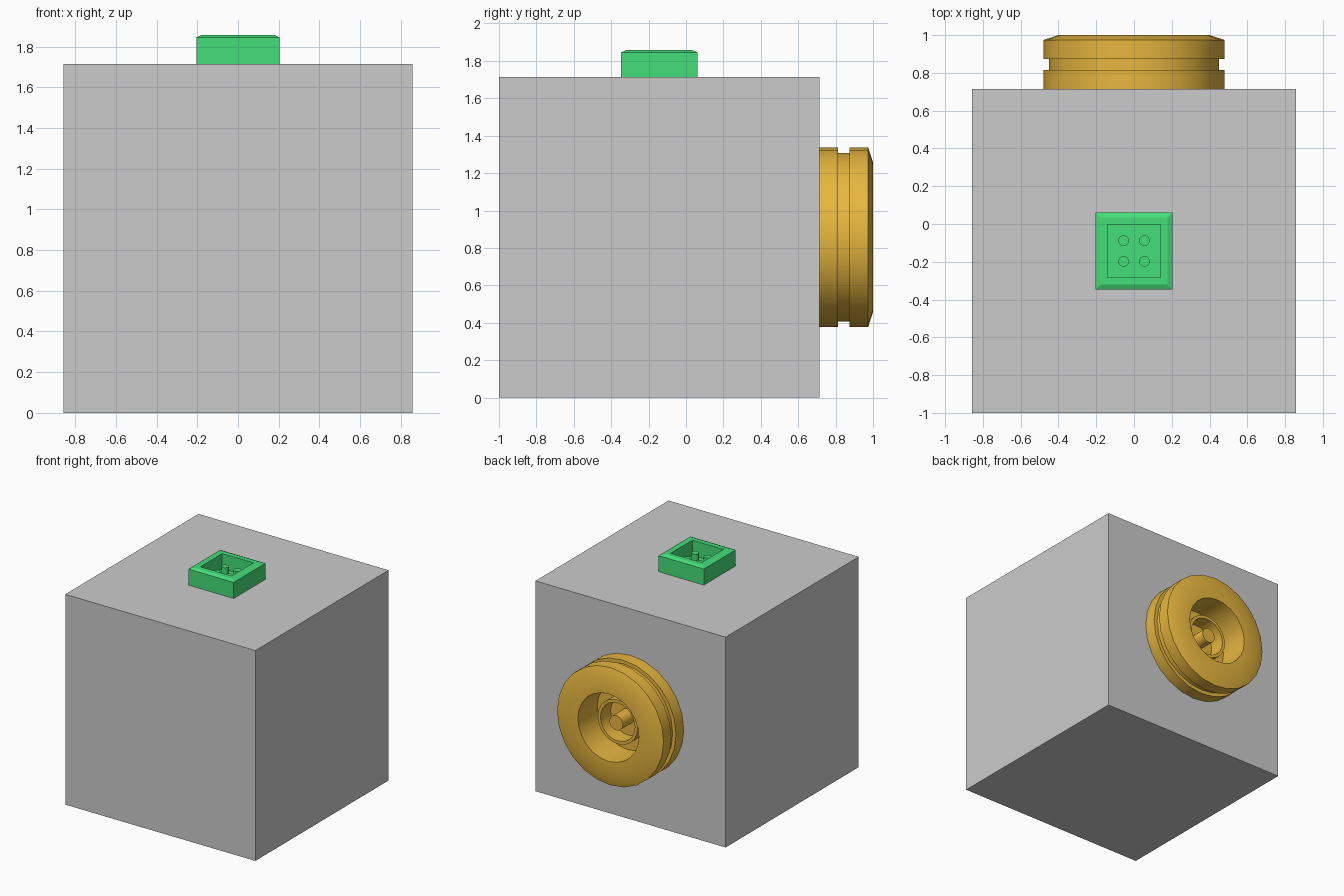
import bpy, bmesh, math
from mathutils import Matrix, Vector

if "Cube" in bpy.data.objects:
    bpy.data.objects.remove(bpy.data.objects["Cube"])

TOP = Matrix.Translation((0, -0.143, 1.714))
BACK = Matrix.Translation((0, 0.714, 0.857)) @ Matrix.Rotation(-math.pi / 2, 4, 'X')


def material(name, rgb):
    mat = bpy.data.materials.new(name)
    mat.diffuse_color = (*rgb, 1)
    mat.use_nodes = True
    mat.node_tree.nodes["Principled BSDF"].inputs["Base Color"].default_value = mat.diffuse_color
    return mat


def lathe(name, profile, sides, place, mat=None, smooth=True):
    """Turn (radius, height) points into rings; four sides gives a square part."""
    square = sides == 4
    scale, turn = (math.sqrt(2), math.pi / 4) if square else (1, 0)
    bm = bmesh.new()
    rings = []
    for r, h in profile:
        if r == 0:
            rings.append([bm.verts.new((0, 0, h))] * sides)
        else:
            angles = [turn + 2 * math.pi * i / sides for i in range(sides)]
            rings.append([bm.verts.new((r * scale * math.cos(a), r * scale * math.sin(a), h))
                          for a in angles])
    for a, b in zip(rings, rings[1:]):
        for i in range(sides):
            j = (i + 1) % sides
            corners = list(dict.fromkeys((a[i], a[j], b[j], b[i])))
            bm.faces.new(corners)
    bmesh.ops.recalc_face_normals(bm, faces=bm.faces)
    bm.transform(place)
    mesh = bpy.data.meshes.new(name)
    bm.to_mesh(mesh)
    bm.free()
    obj = bpy.data.objects.new(name, mesh)
    bpy.context.collection.objects.link(obj)
    if mat:
        mesh.materials.append(mat)
    if smooth:
        bpy.ops.object.select_all(action='DESELECT')
        obj.select_set(True)
        bpy.context.view_layer.objects.active = obj
        bpy.ops.object.shade_smooth_by_angle(angle=math.radians(30))
    return obj


orange = material("orange", (0.80, 0.47, 0.05))
green = material("green", (0.06, 0.74, 0.19))

# Main cube
bpy.ops.mesh.primitive_cube_add(size=1.714, location=(0, -0.143, 0.857))
bpy.context.object.name = "body_block"

# Round connector on the back: grooved housing, inner sleeve, centre pin
lathe("round_housing", [(0, 0), (0.48, 0), (0.48, 0.10), (0.45, 0.10), (0.45, 0.16),
                        (0.48, 0.16), (0.48, 0.26), (0.40, 0.286), (0.275, 0.286),
                        (0.275, 0.036), (0, 0.036)], 24, BACK, orange)
lathe("round_sleeve", [(0.18, 0.036), (0.18, 0.166), (0.155, 0.166), (0.155, 0.036),
                       (0.18, 0.036)], 24, BACK, orange)
lathe("round_pin", [(0, 0.03), (0.06, 0.03), (0.06, 0.185), (0, 0.185)], 24, BACK, orange)

# Square connector on top: chamfered socket with four pins
lathe("square_housing", [(0, 0), (0.204, 0), (0.204, 0.131), (0.178, 0.143),
                         (0.14, 0.143), (0.14, 0.02), (0, 0.02)], 4, TOP, green, smooth=False)
for i, (sx, sy) in enumerate([(-1, -1), (1, -1), (-1, 1), (1, 1)]):
    spot = TOP @ Matrix.Translation(Vector((0.055 * sx, 0.055 * sy, 0)))
    lathe(f"square_pin_{i + 1}", [(0, 0.015), (0.028, 0.015), (0.028, 0.095), (0, 0.095)],
          16, spot, green)
